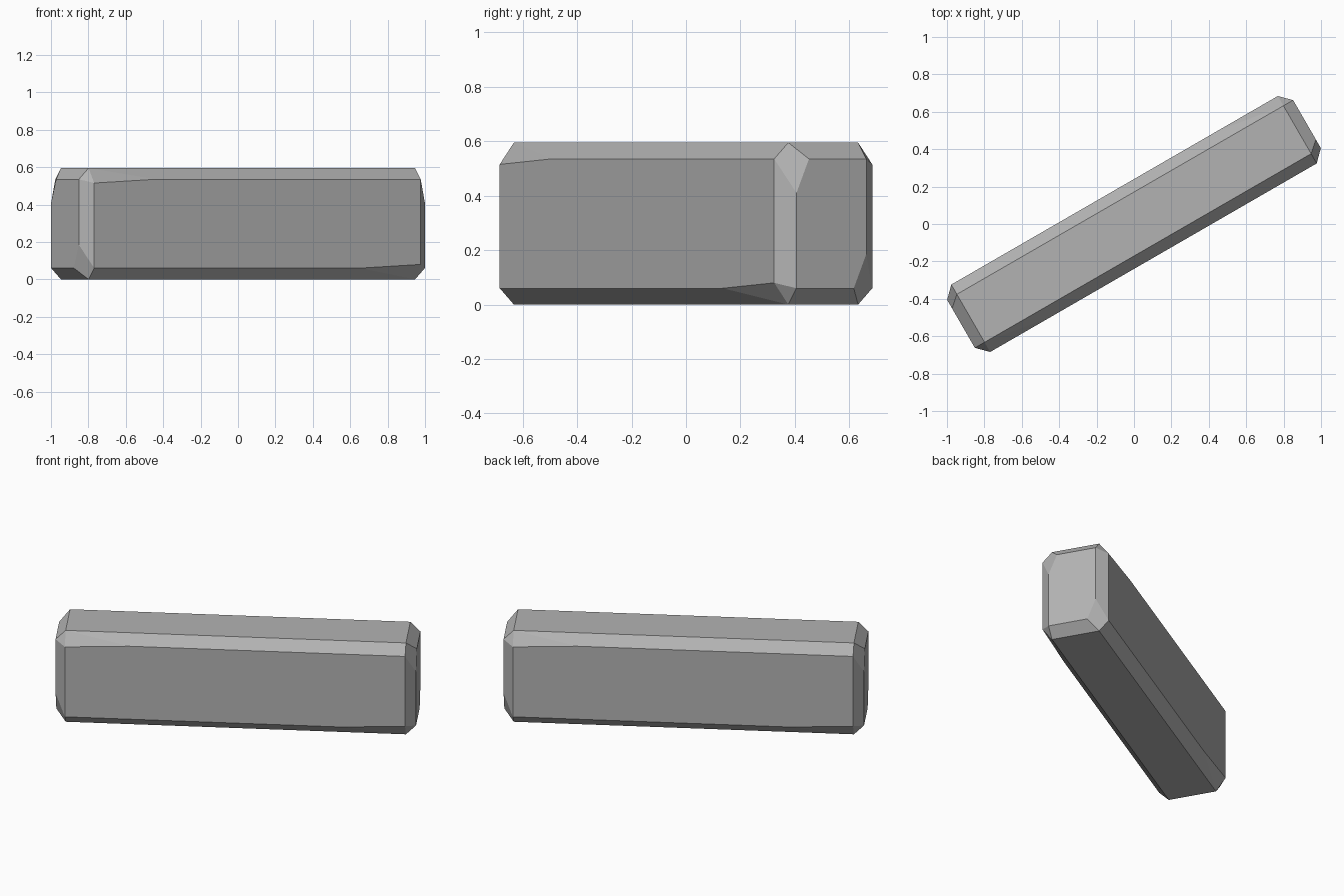
import bpy, bmesh, math
from mathutils import Matrix, Vector

cube = bpy.data.objects.get("Cube")
if cube:
    bpy.data.objects.remove(cube, do_unlink=True)

# Half length, half width, half height and chamfer of the block
L, W, H, B = 1.068, 0.208, 0.2975, 0.06
l, w, h = L - B, W - B, H - B

# Chipped corner: side, top, end and extra end-edge points
chip = {"side": (l, -W, h), "top": (l, -w, H), "end": (L, -w, 0.1125), "edge": (L, -0.095, h)}
# Worn corner: its long edge dips slightly towards the end
worn = [(l, W, h - 0.02), (0.63, W, h), (l, w, H), (L, w, h)]

# Half turns about the three axes repeat the two corners all round
turns = [(1, 1, 1), (1, -1, -1), (-1, -1, 1), (-1, 1, -1)]


def turned(point, turn):
    return Vector([p * t for p, t in zip(point, turn)])


bm = bmesh.new()
chips = []
for turn in turns:
    chips.append({k: bm.verts.new(turned(p, turn)) for k, p in chip.items()})
    for p in worn:
        bm.verts.new(turned(p, turn))
bmesh.ops.convex_hull(bm, input=bm.verts[:])

# Crease each chip inwards from the top to the end
for c in chips:
    edge = bm.edges.get((c["side"], c["edge"]))
    if edge and len(edge.link_faces) == 2:
        bmesh.utils.edge_rotate(edge, False)
bmesh.ops.dissolve_limit(bm, angle_limit=math.radians(0.5), verts=bm.verts[:], edges=bm.edges[:])
bmesh.ops.recalc_face_normals(bm, faces=bm.faces[:])

# Turn the block on the ground
bm.transform(Matrix.Translation((0, 0, H)) @ Matrix.Rotation(math.radians(30), 4, "Z"))
mesh = bpy.data.meshes.new("stone_block")
bm.to_mesh(mesh)
bm.free()
block = bpy.data.objects.new("stone_block", mesh)
bpy.context.collection.objects.link(block)

# Plain grey stone
grey = bpy.data.materials.new("stone_grey")
grey.use_nodes = True
colour = (0.45, 0.45, 0.45, 1)
grey.diffuse_color = colour
grey.node_tree.nodes["Principled BSDF"].inputs["Base Color"].default_value = colour
mesh.materials.append(grey)
